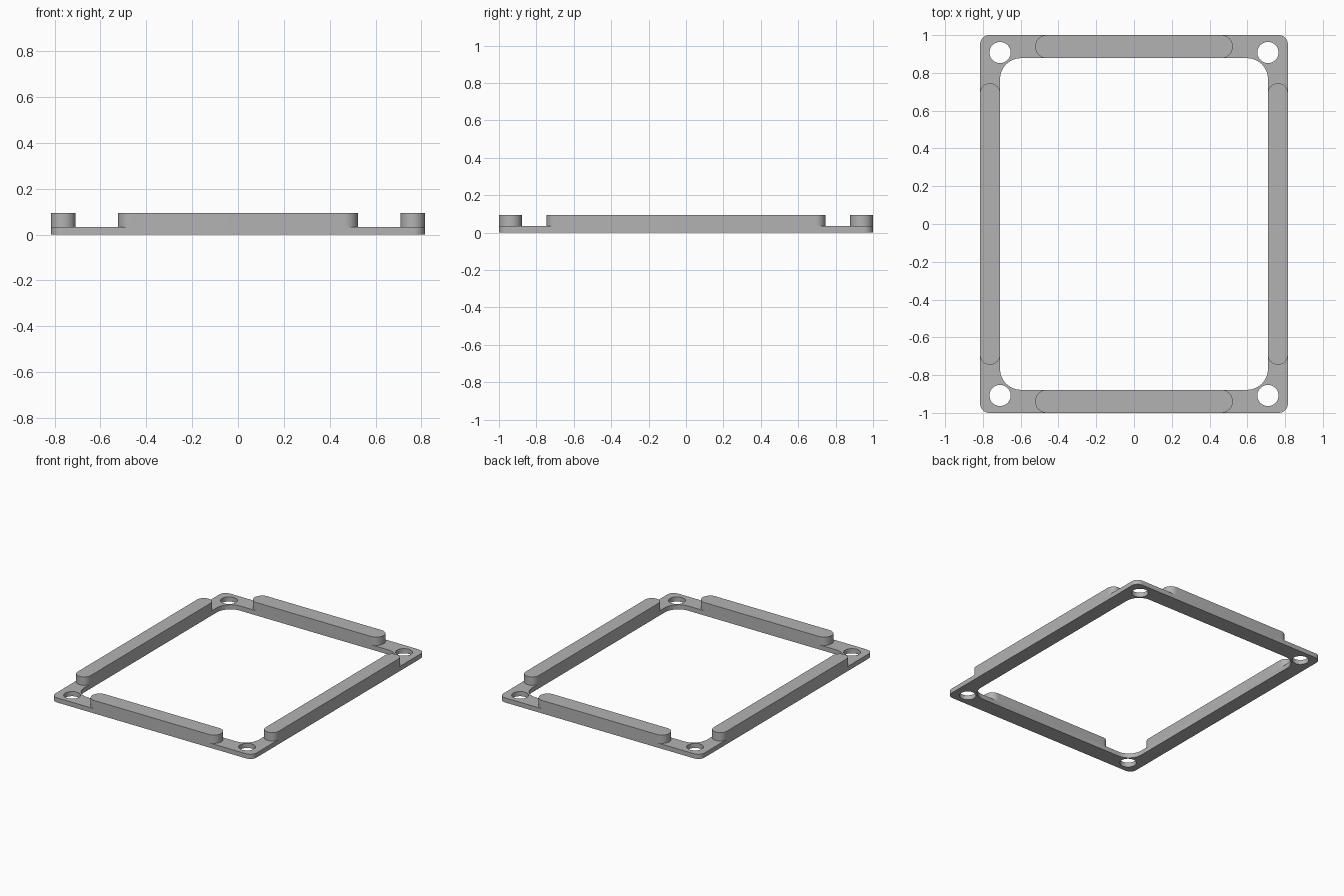
import bpy
import bmesh
from math import pi, sin, cos, radians

cube = bpy.data.objects.get("Cube")
if cube:
    bpy.data.objects.remove(cube, do_unlink=True)

grey = bpy.data.materials.new("Matte grey")
grey.use_nodes = True
colour = (0.45, 0.45, 0.45, 1)
grey.diffuse_color = colour
grey.node_tree.nodes["Principled BSDF"].inputs["Base Color"].default_value = colour

HALF_X, HALF_Y = 0.815, 1.0        # outer frame
INNER_X, INNER_Y = 0.709, 0.878    # window opening
BASE, TOP = 0.034, 0.095           # flange and rib heights


def rounded_rect(cx, cy, hx, hy, r, steps=12):
    """Outline of a rectangle with rounded corners."""
    pts = []
    for i, (sx, sy) in enumerate([(1, 1), (-1, 1), (-1, -1), (1, -1)]):
        for k in range(steps + 1):
            a = (i + k / steps) * pi / 2
            pts.append((cx + sx * (hx - r) + r * cos(a),
                        cy + sy * (hy - r) + r * sin(a)))
    return pts


def circle(cx, cy, r, steps=40):
    return [(cx + r * cos(2 * pi * k / steps), cy + r * sin(2 * pi * k / steps))
            for k in range(steps)]


def plate(name, outlines, z0, z1):
    """Extrude filled outlines (later ones are holes) from z0 to z1."""
    curve = bpy.data.curves.new(name + "_profile", "CURVE")
    curve.dimensions = "2D"
    curve.fill_mode = "BOTH"
    curve.extrude = (z1 - z0) / 2
    for pts in outlines:
        spline = curve.splines.new("POLY")
        spline.points.add(len(pts) - 1)
        for p, (x, y) in zip(spline.points, pts):
            p.co = (x, y, 0, 1)
        spline.use_cyclic_u = True
    helper = bpy.data.objects.new(name + "_profile", curve)
    bpy.context.collection.objects.link(helper)
    bpy.context.view_layer.update()
    graph = bpy.context.evaluated_depsgraph_get()
    mesh = bpy.data.meshes.new_from_object(helper.evaluated_get(graph))
    bpy.data.objects.remove(helper, do_unlink=True)

    # Weld caps to walls and seat the plate at its height
    bm = bmesh.new()
    bm.from_mesh(mesh)
    bmesh.ops.remove_doubles(bm, verts=bm.verts, dist=0.0001)
    bmesh.ops.translate(bm, verts=bm.verts, vec=(0, 0, (z0 + z1) / 2))
    bmesh.ops.recalc_face_normals(bm, faces=bm.faces)
    bm.to_mesh(mesh)
    bm.free()
    mesh.materials.clear()
    mesh.materials.append(grey)
    obj = bpy.data.objects.new(name, mesh)
    bpy.context.collection.objects.link(obj)
    bpy.ops.object.select_all(action="DESELECT")
    obj.select_set(True)
    bpy.context.view_layer.objects.active = obj
    bpy.ops.object.shade_smooth_by_angle(angle=radians(30))
    return obj


# Flat flange with a rounded window and four screw holes
holes = [circle(sx * 0.709, sy * 0.908, 0.056) for sx in (-1, 1) for sy in (-1, 1)]
plate("base_flange",
      [rounded_rect(0, 0, HALF_X, HALF_Y, 0.05),
       rounded_rect(0, 0, INNER_X, INNER_Y, 0.11)] + holes, 0, BASE)

# Raised ribs with rounded ends, one on each side
wx, wy = (HALF_X - INNER_X) / 2, (HALF_Y - INNER_Y) / 2
for side, s in (("right", -1), ("left", 1)):
    plate(side + "_rib",
          [rounded_rect(s * (HALF_X - wx), 0, wx, 0.745, wx - 0.001)], BASE, TOP)
for side, s in (("front", -1), ("back", 1)):
    plate(side + "_rib",
          [rounded_rect(0, s * (HALF_Y - wy), 0.523, wy, wy - 0.001)], BASE, TOP)
